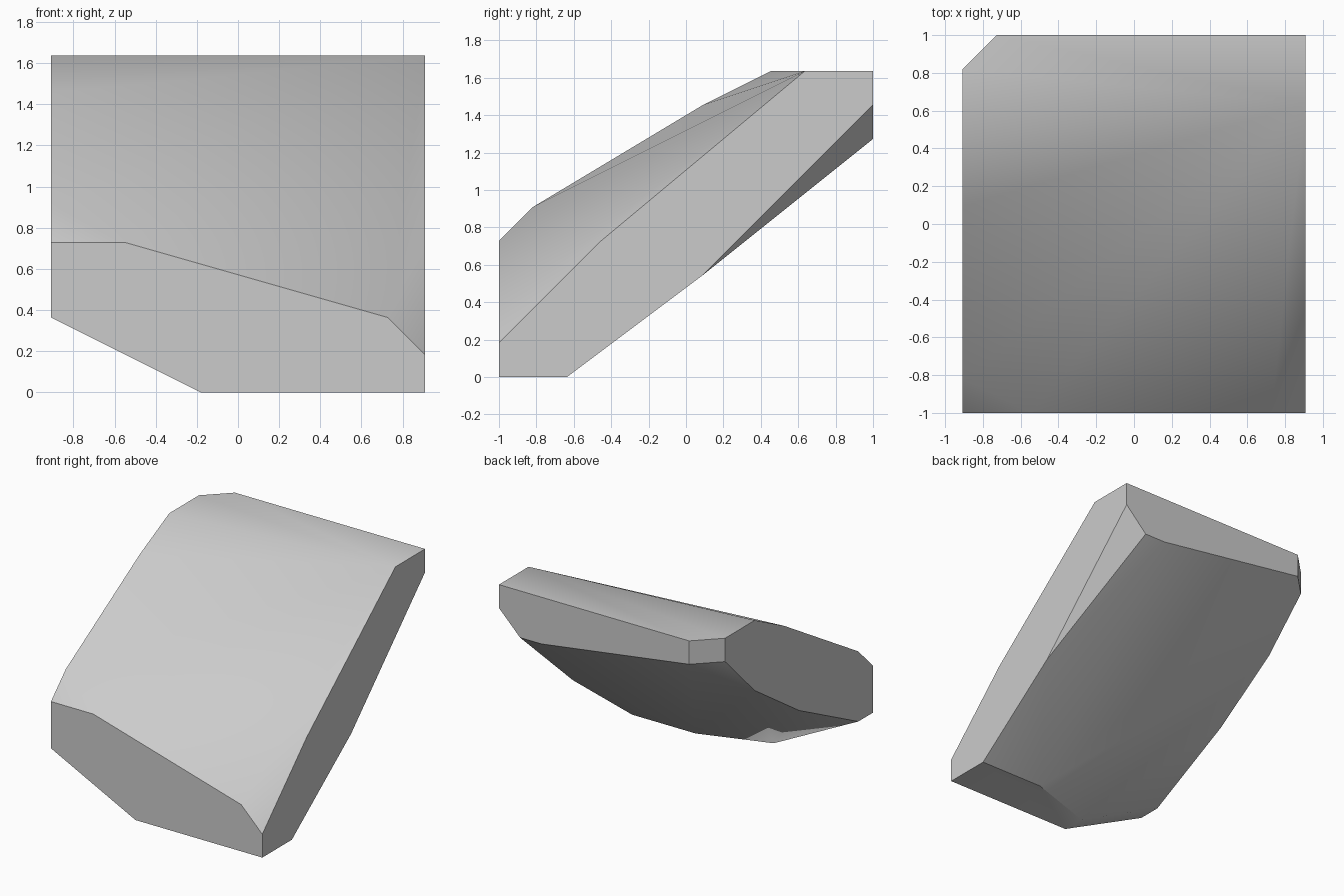
import bpy
import bmesh
from math import radians
from mathutils import Vector

default_cube = bpy.data.objects.get("Cube")
if default_cube:
    bpy.data.objects.remove(default_cube, do_unlink=True)

# The stone is laid out on a coarse grid of eleven cells along its depth
DEPTH, HALF_WIDTH = 11, 5
CELL = 2 / DEPTH


def make_material(name, colour):
    material = bpy.data.materials.new(name)
    material.use_nodes = True
    material.diffuse_color = colour
    shader = material.node_tree.nodes["Principled BSDF"]
    shader.inputs["Base Color"].default_value = colour
    shader.inputs["Roughness"].default_value = 0.8
    return material


def grid_point(x, y, z):
    return Vector((x, y - DEPTH / 2, z)) * CELL


# Flat end profiles, as (x, z)
front_profile = [(-5, 2), (-5, 4), (-3, 4), (4, 2), (5, 1), (5, 0), (-1, 0)]
back_profile = [(5, 9), (5, 8), (4, 7), (3, 7), (-4, 8), (-4, 9)]

# Corners of the two flat flanks between the ends, as (y, z)
high_x_flank = [(2, 0), (6, 3), (3, 4), (9, 9)]
low_x_flank = [(10, 9), (8, 9), (6, 8), (1, 5), (1, 2), (5, 4), (8, 6), (10, 8)]

# Inner corners of the small foot that rests on the ground, as (x, y)
foot_corners = [(2, 2), (-1, 1)]

corners = [grid_point(x, 0, z) for x, z in front_profile]
corners += [grid_point(x, DEPTH, z) for x, z in back_profile]
corners += [grid_point(HALF_WIDTH, y, z) for y, z in high_x_flank]
corners += [grid_point(-HALF_WIDTH, y, z) for y, z in low_x_flank]
corners += [grid_point(x, y, 0) for x, y in foot_corners]

# Wrap the corners in a convex skin and merge its coplanar triangles
bm = bmesh.new()
for corner in corners:
    bm.verts.new(corner)
bmesh.ops.convex_hull(bm, input=bm.verts[:])
bmesh.ops.dissolve_limit(bm, angle_limit=radians(0.5),
                         verts=bm.verts[:], edges=bm.edges[:])
bmesh.ops.recalc_face_normals(bm, faces=bm.faces[:])

mesh = bpy.data.meshes.new("leaning_stone_slab")
bm.to_mesh(mesh)
bm.free()

slab = bpy.data.objects.new("leaning_stone_slab", mesh)
bpy.context.collection.objects.link(slab)
mesh.materials.append(make_material("stone_grey", (0.6, 0.6, 0.6, 1)))

# Soft shading across the broad slopes, crisp at the cut edges
bpy.ops.object.select_all(action="DESELECT")
slab.select_set(True)
bpy.context.view_layer.objects.active = slab
bpy.ops.object.shade_smooth_by_angle(angle=radians(30))
